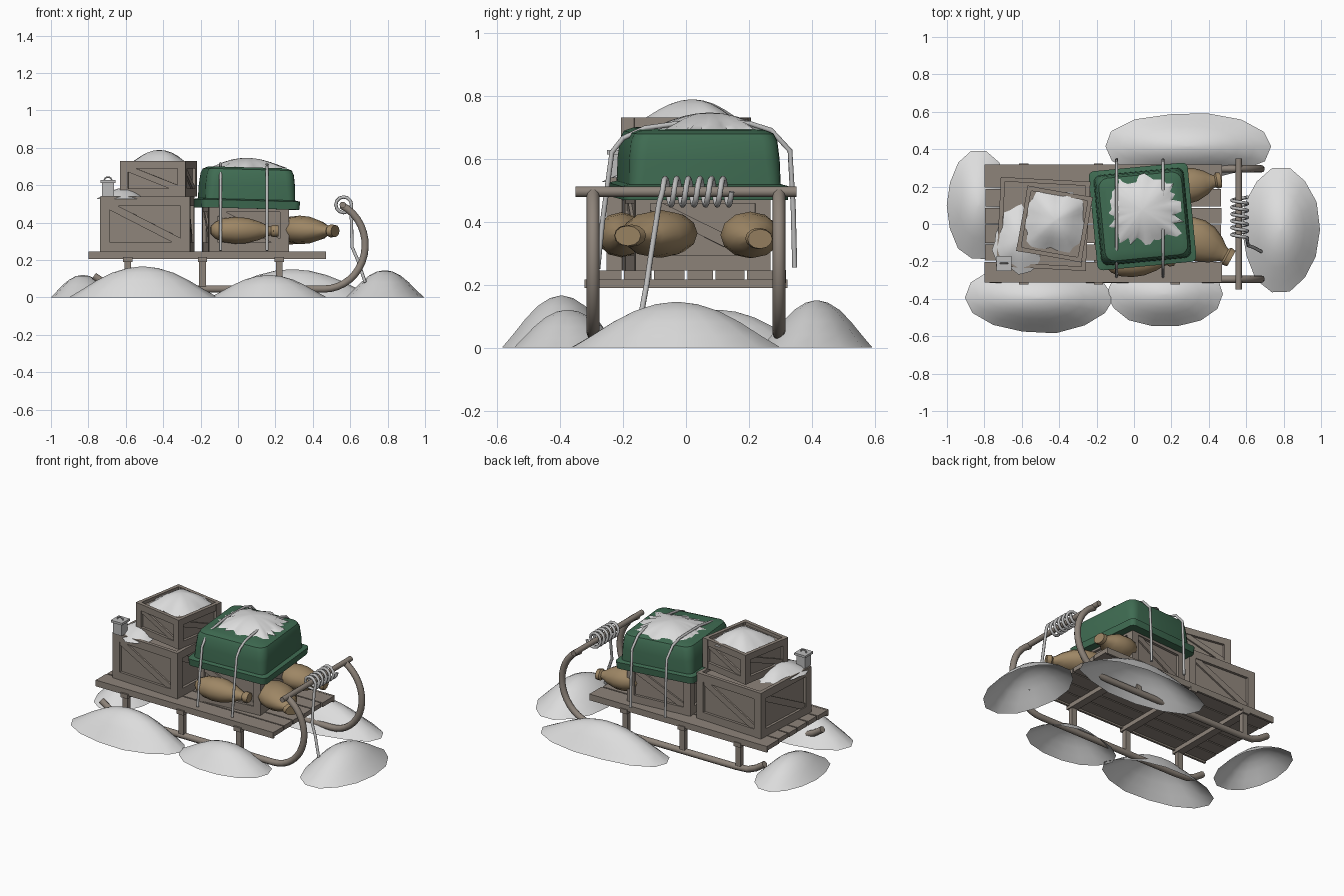
import bpy, bmesh, math, random
from mathutils import Matrix, Vector

random.seed(4)
if "Cube" in bpy.data.objects:
    bpy.data.objects.remove(bpy.data.objects["Cube"])


def material(name, rgb):
    m = bpy.data.materials.new(name)
    m.use_nodes = True
    m.diffuse_color = (*rgb, 1)
    m.node_tree.nodes["Principled BSDF"].inputs["Base Color"].default_value = (*rgb, 1)
    return m


WOOD = material("weathered wood", (0.27, 0.23, 0.195))
SNOW = material("snow", (0.72, 0.72, 0.72))
CANVAS = material("green canvas", (0.05, 0.15, 0.085))
BURLAP = material("tan burlap", (0.34, 0.24, 0.13))
CORD = material("pale grey cord", (0.5, 0.5, 0.5))


def finish(name, bm, mat, smooth=None, loc=(0, 0, 0), rot=(0, 0, 0), fix=True):
    if fix:
        bmesh.ops.recalc_face_normals(bm, faces=bm.faces)
    me = bpy.data.meshes.new(name)
    bm.to_mesh(me)
    bm.free()
    me.materials.append(mat)
    ob = bpy.data.objects.new(name, me)
    bpy.context.collection.objects.link(ob)
    ob.location = loc
    ob.rotation_euler = [math.radians(a) for a in rot]
    if smooth:
        bpy.ops.object.select_all(action="DESELECT")
        ob.select_set(True)
        bpy.context.view_layer.objects.active = ob
        bpy.ops.object.shade_smooth_by_angle(angle=math.radians(smooth))
    return ob


def add_box(bm, center, size, turn=Matrix()):
    m = turn @ Matrix.Translation(center) @ Matrix.Diagonal((*size, 1))
    bmesh.ops.create_cube(bm, size=1, matrix=m)


def box(name, center, size, mat=WOOD):
    bm = bmesh.new()
    add_box(bm, center, size)
    return finish(name, bm, mat)


def tube(name, pts, radius, mat, sides=2):
    cu = bpy.data.curves.new(name, "CURVE")
    cu.dimensions = "3D"
    cu.bevel_depth = radius
    cu.bevel_resolution = sides
    cu.use_fill_caps = True
    sp = cu.splines.new("POLY")
    sp.points.add(len(pts) - 1)
    for p, co in zip(sp.points, pts):
        p.co = (*co, 1)
    tmp = bpy.data.objects.new(name + "_path", cu)
    bpy.context.collection.objects.link(tmp)
    bpy.context.view_layer.update()
    bm = bmesh.new()
    bm.from_mesh(tmp.evaluated_get(bpy.context.evaluated_depsgraph_get()).to_mesh())
    bpy.data.objects.remove(tmp)
    return finish(name, bm, mat, 50)


def loft(bm, rings, close_start=True, close_end=True):
    rows = [[bm.verts.new(p) for p in r] for r in rings]
    n = len(rows[0])
    for a, b in zip(rows, rows[1:]):
        for i in range(n):
            bm.faces.new((a[i], a[(i + 1) % n], b[(i + 1) % n], b[i]))
    if close_start:
        bm.faces.new(rows[0][::-1])
    if close_end:
        bm.faces.new(rows[-1])


# Snow heaps: open shells with a bell profile and an irregular rim
def snow(name, loc, rx, ry, height, n=14, jag=0.06, power=2.0, rot=0):
    profile = ((1, 0), (0.8, 0.27), (0.6, 0.56), (0.4, 0.8), (0.2, 0.95), (0.03, 1))
    angles = [math.tau * i / n for i in range(n)]
    edge = [1 - random.uniform(0, jag) for _ in angles]
    rings = []
    for f, h in profile:
        ring = []
        for a, e in zip(angles, edge):
            c, s = math.cos(a), math.sin(a)
            k = (abs(c) ** power + abs(s) ** power) ** (-1 / power)
            k *= f * (1 + (e - 1) * f * f)
            ring.append((rx * k * c, ry * k * s, height * h))
        rings.append(ring)
    bm = bmesh.new()
    loft(bm, rings, close_start=False)
    return finish(name, bm, SNOW, 60, loc, (0, 0, rot), fix=False)


snow("snow_mound_back_end", (-0.83, 0.1, 0), 0.18, 0.3, 0.12)
snow("snow_mound_front_right", (-0.51, -0.395, 0), 0.41, 0.195, 0.165)
snow("snow_mound_front_left", (0.165, -0.375, 0), 0.32, 0.185, 0.12)
snow("snow_mound_rear", (0.29, 0.415, 0), 0.46, 0.185, 0.15)
snow("snow_mound_nose", (0.785, -0.03, 0), 0.215, 0.345, 0.145)

# Deck planks and cross beams
edges = (-0.31, -0.2, -0.105, 0.0, 0.09, 0.19, 0.315)
for i, (a, b) in enumerate(zip(edges, edges[1:])):
    short = 0 if i in (0, 5) else random.uniform(0, 0.012)
    box("deck_plank", (-0.165, (a + b) / 2, 0.231), (1.27 - 2 * short, b - a - 0.008, 0.028))
for y in (-0.305, 0.31):
    box("deck_edge_rail", (-0.165, y, 0.226), (1.27, 0.014, 0.04))

# Runner legs and beams
for x in (-0.59, -0.19, 0.22):
    box("cross_beam", (x, 0, 0.203), (0.05, 0.645, 0.028))
    for y in (-0.295, 0.295):
        box("runner_leg", (x, y, 0.12), (0.036, 0.03, 0.15))

# Curled runners and handle bar
for y in (-0.295, 0.295):
    path = [(-0.77, y, 0.115), (-0.71, y, 0.075), (-0.65, y, 0.05), (-0.56, y, 0.045)]
    for i in range(17):
        a = math.radians(-90 + 155 * i / 16)
        path.append((0.46 + 0.22 * math.cos(a), y, 0.28 + 0.235 * math.sin(a)))
    tube("runner", path, 0.02, WOOD, 3)
tube("handle_bar", [(0.56, -0.35, 0.495), (0.56, 0.35, 0.495)], 0.017, WOOD, 3)

# Rope wound on the handle bar, with a hanging tail
coil = [(0.68, -0.147, 0.08), (0.64, -0.125, 0.2), (0.61, -0.115, 0.27), (0.605, -0.085, 0.46)]
for i in range(6 * 12 + 1):
    a = math.tau * i / 12
    coil.append((0.565 + 0.042 * math.cos(a), -0.075 + 0.22 * i / 72, 0.495 + 0.042 * math.sin(a)))
tube("wound_rope", coil, 0.009, CORD)


# Crates: core, framed sides and a diagonal slat on each side
def crate(name, loc, s, h, rot, w, rim=0.025):
    bm = bmesh.new()
    add_box(bm, (0, 0, h / 2 - 0.01), (s - 0.035, s - 0.035, h - 0.02))
    span, rise = s - 2 * w, h - 2 * w
    slope = math.atan2(rise, span)
    for k in range(4):
        turn = Matrix.Rotation(k * math.pi / 2, 4, "Z")
        y = -s / 2 + rim / 2
        for sx in (-1, 1):
            add_box(bm, (sx * (s - w) / 2, y, h / 2), (w, rim, h), turn)
        for z in (w / 2, h - w / 2):
            add_box(bm, (0, y, z), (span, rim * 0.92, w), turn)
        tilt = turn @ Matrix.Translation((0, -s / 2 + 0.014, h / 2)) @ Matrix.Rotation(slope, 4, "Y")
        add_box(bm, (0, 0, 0), (math.hypot(span, rise), 0.014, w * 0.8), tilt)
    finish(name, bm, WOOD, None, loc, (0, 0, rot))


crate("large_crate", (-0.485, 0, 0.245), 0.48, 0.295, -3, 0.05)
crate("small_crate", (-0.425, 0, 0.54), 0.355, 0.19, -10, 0.042)
crate("covered_crate", (0.04, 0.035, 0.245), 0.43, 0.26, 5, 0.048)

# Snow lying on the crates
snow("small_crate_snow", (-0.42, 0.02, 0.715), 0.16, 0.165, 0.073, 32, 0.14, 5, -10)
snow("large_crate_snow", (-0.61, -0.08, 0.525), 0.14, 0.19, 0.06, 28, 0.2, 3, -12)

# Lantern standing on the large crate
lx, ly = -0.695, -0.21
box("lantern_body", (lx, ly, 0.577), (0.062, 0.062, 0.075), CORD)
box("lantern_cap", (lx, ly, 0.62), (0.08, 0.08, 0.014), CORD)
arch = [(lx - 0.02 * math.cos(math.pi * i / 8), ly, 0.625 + 0.018 * math.sin(math.pi * i / 8)) for i in range(9)]
tube("lantern_handle", arch, 0.004, CORD)


# Canvas cover lofted from rounded squares
def rounded_square(half, corner, z):
    ring = []
    for q in range(4):
        for j in range(5):
            a = math.pi / 2 * (q + j / 4)
            cx = (half - corner) * (1 if q in (0, 3) else -1)
            cy = (half - corner) * (1 if q < 2 else -1)
            ring.append((cx + corner * math.cos(a), cy + corner * math.sin(a), z))
    return ring


cover = ((0.262, 0.03, -0.025), (0.266, 0.03, 0.018), (0.242, 0.04, 0.024), (0.24, 0.05, 0.1),
         (0.233, 0.05, 0.16), (0.222, 0.05, 0.184), (0.195, 0.05, 0.195))
bm = bmesh.new()
loft(bm, [rounded_square(*c) for c in cover])
finish("canvas_cover", bm, CANVAS, 40, (0.045, 0.04, 0.5), (0, 1.5, 5.5))
snow("cover_snow", (0.045, 0.075, 0.692), 0.215, 0.2, 0.054, 48, 0.26, 4, 5)

# Tie ropes over the cover
strap = ((-0.28, 0.25), (-0.265, 0.4), (-0.235, 0.62), (-0.2, 0.665), (-0.13, 0.697), (0, 0.715),
         (0.2, 0.712), (0.27, 0.69), (0.33, 0.625), (0.34, 0.45), (0.345, 0.255))
for x in (-0.093, 0.155):
    tube("tie_rope", [(x, y, z) for y, z in strap], 0.008, CORD)


# Sacks turned around their long axis, with a tied neck
def sack(name, start, end, belly, squash):
    start, end = Vector(start), Vector(end)
    axis = end - start
    side = axis.cross(Vector((0, 0, 1))).normalized()
    up = side.cross(axis).normalized() * squash
    profile = ((0, 0.3), (0.06, 0.6), (0.18, 0.88), (0.36, 1), (0.54, 0.94), (0.72, 0.68),
               (0.84, 0.4), (0.89, 0.34), (0.92, 0.46), (1, 0.42))
    rings = [[start + axis * t + (side * math.cos(a) + up * math.sin(a)) * belly * r
              for a in (math.tau * i / 12 for i in range(12))] for t, r in profile]
    bm = bmesh.new()
    loft(bm, rings)
    finish(name, bm, BURLAP, 45)


sack("side_sack", (-0.145, -0.215, 0.36), (0.215, -0.19, 0.355), 0.078, 0.92)
sack("nose_sack", (0.22, -0.02, 0.365), (0.52, -0.185, 0.355), 0.112, 0.68)
sack("rear_sack", (0.17, 0.185, 0.365), (0.465, 0.235, 0.345), 0.095, 0.78)
